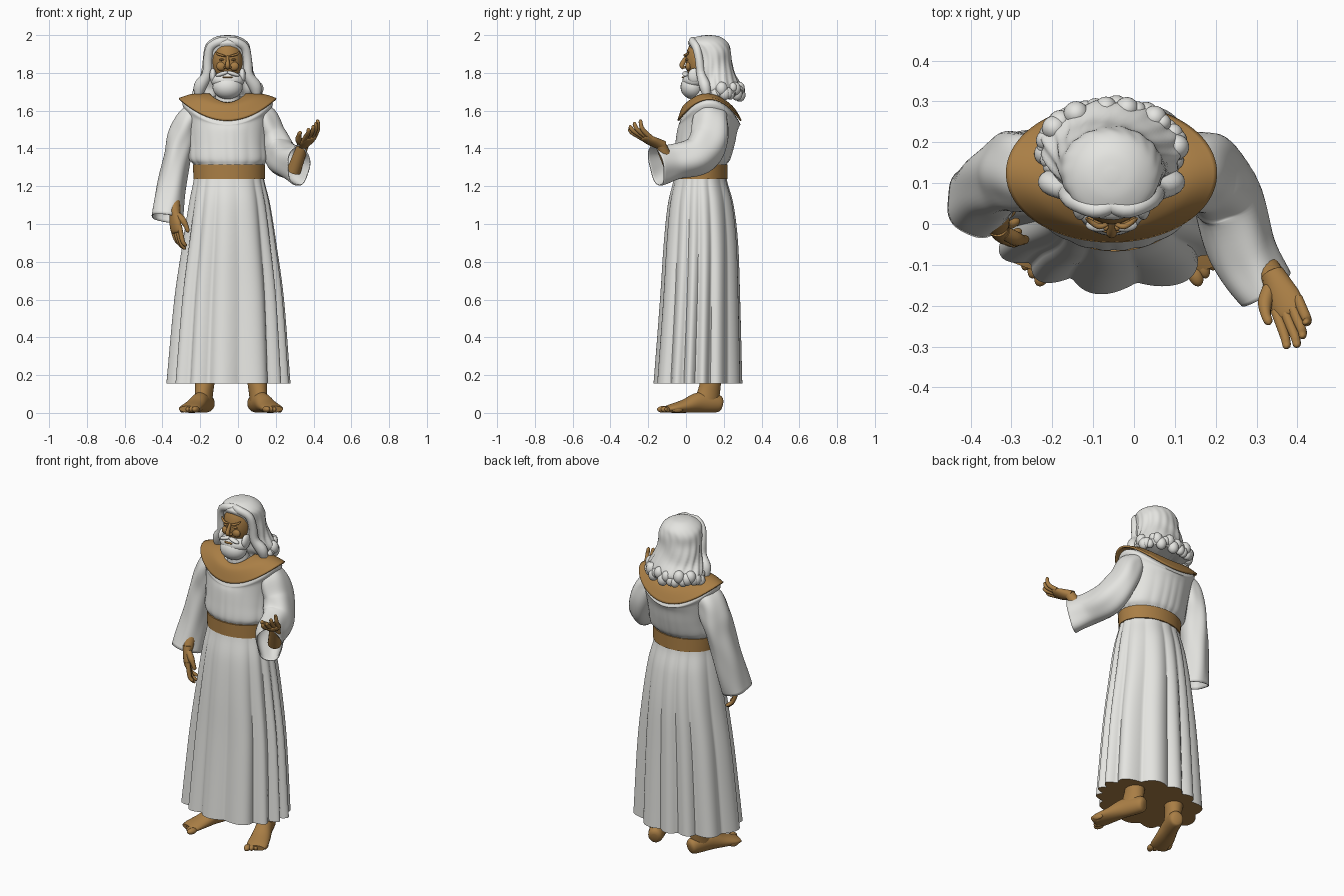
import bpy, bmesh, math, random
from math import sin, cos, pi
from mathutils import Vector, Matrix

random.seed(4)


def material(name, rgb):
    m = bpy.data.materials.new(name)
    m.diffuse_color = (*rgb, 1)
    return m


WHITE = material("white_cloth", (0.78, 0.78, 0.75))
BROWN = material("warm_brown", (0.40, 0.21, 0.06))


def smooth_rows(rows, n):
    """Catmull-Rom interpolation of rows of numbers, n steps per span."""
    out = []
    for i in range(len(rows) - 1):
        p = [rows[max(i - 1, 0)], rows[i], rows[i + 1], rows[min(i + 2, len(rows) - 1)]]
        for k in range(n):
            t = k / n
            out.append([0.5 * (2 * b + (c - a) * t + (2 * a - 5 * b + 4 * c - d) * t * t
                        + (3 * b - a - 3 * c + d) * t ** 3) for a, b, c, d in zip(*p)])
    return out + [list(rows[-1])]


def skin(bm, rings, caps):
    rs = [[bm.verts.new(v) for v in r] for r in rings]
    n = len(rs[0])
    for a, b in zip(rs, rs[1:]):
        for i in range(n):
            bm.faces.new((a[i], a[(i + 1) % n], b[(i + 1) % n], b[i]))
    if caps[0]:
        bm.faces.new(rs[0][::-1])
    if caps[1]:
        bm.faces.new(rs[-1])


def loft(bm, rows, n=96, steps=5, fold=None, caps=(True, True)):
    """Rows: z, centre x, centre y, radius x, radius y, droop at front and back."""
    rings = []
    data = smooth_rows(rows, steps)
    for j, (z, cx, cy, rx, ry, d) in enumerate(data):
        ring = []
        for i in range(n):
            a = 2 * pi * i / n
            f = fold(a, j / (len(data) - 1)) if fold else 1
            ring.append((cx + rx * f * cos(a), cy + ry * f * sin(a), z - d * sin(a) ** 2))
        rings.append(ring)
    skin(bm, rings, caps)


def sweep(bm, rows, ref=(1, 0, 0), n=16, steps=4, caps=(True, True), m=None, fold=None):
    """Rows: x, y, z, radius a, radius b."""
    data = smooth_rows(rows, steps)
    pts = [Vector(r[:3]) for r in data]
    rings = []
    for j, r in enumerate(data):
        t = (pts[min(j + 1, len(pts) - 1)] - pts[max(j - 1, 0)]).normalized()
        s = t.cross(Vector(ref)).normalized()
        u = s.cross(t)
        ring = []
        for i in range(n):
            a = 2 * pi * i / n
            f = fold(a, j / len(data)) if fold else 1
            v = pts[j] + s * (r[3] * f * cos(a)) + u * (r[4] * f * sin(a))
            ring.append(m @ v if m else v)
        rings.append(ring)
    skin(bm, rings, caps)


def blob(bm, c, r, m=None, rot=None):
    mat = Matrix.Translation(c) @ (rot or Matrix()) @ Matrix.Diagonal((*r, 1))
    bmesh.ops.create_uvsphere(bm, u_segments=24, v_segments=14, radius=1, matrix=(m @ mat) if m else mat)


def finish(name, bm, mats, thick=0, rule=None, angle=50):
    bmesh.ops.recalc_face_normals(bm, faces=bm.faces)
    me = bpy.data.meshes.new(name)
    bm.to_mesh(me)
    bm.free()
    for mt in mats:
        me.materials.append(mt)
    if rule:
        for p in me.polygons:
            p.material_index = int(rule(p))
    me.shade_smooth()
    me.set_sharp_from_angle(angle=math.radians(angle))
    ob = bpy.data.objects.new(name, me)
    bpy.context.collection.objects.link(ob)
    if thick:
        s = ob.modifiers.new("thickness", 'SOLIDIFY')
        s.thickness, s.offset = thick, 0
    return ob


# Skirt with rounded folds; its underside is brown
def pleats(a, t):
    w = a + 0.13 * sin(3 * a + 0.6)
    return 1 + (1.1 - t) * 0.12 * (abs(sin(6.5 * w + 0.9 * sin(a))) - 0.7) + 0.015 * sin(5 * a + 1) * (1 - t)


bm = bmesh.new()
loft(bm, [(0.155, -.055, .061, .318, .228, 0), (0.6, -.05, .073, .283, .207, 0),
          (0.9, -.047, .078, .243, .193, 0), (1.1, -.046, .077, .213, .172, 0),
          (1.22, -.048, .075, .188, .143, 0), (1.28, -.048, .077, .18, .133, 0)],
     n=192, steps=6, fold=pleats)
finish("skirt", bm, [WHITE, BROWN], rule=lambda p: p.normal.z < -0.9 and p.center.z < 0.17)

# Bodice
bm = bmesh.new()
loft(bm, [(1.28, -.048, .077, .178, .13, 0), (1.312, -.048, .078, .184, .135, 0),
          (1.345, -.05, .085, .208, .15, 0),
          (1.42, -.053, .1, .208, .157, 0), (1.49, -.055, .112, .212, .16, 0),
          (1.58, -.055, .122, .222, .162, .06), (1.645, -.055, .125, .238, .161, .112),
          (1.668, -.055, .117, .18, .122, .066), (1.675, -.055, .105, .07, .06, .045)], n=144,
     fold=lambda a, t: 1 + 0.035 * max(0, 1 - 1.5 * t) * (abs(sin(10 * a + sin(4 * a))) - .6))
finish("bodice", bm, [WHITE])

# Belt
bm = bmesh.new()
loft(bm, [(1.237, -.047, .077, .189, .144, 0), (1.275, -.047, .077, .19, .144, 0),
          (1.315, -.047, .077, .191, .144, 0)])
finish("belt", bm, [BROWN])

# Broad collar and undershirt neck
bm = bmesh.new()
loft(bm, [(1.685, -.055, .10, .095, .085, .045), (1.684, -.055, .115, .185, .13, .065),
          (1.662, -.055, .125, .257, .166, .115)], caps=(False, False))
finish("collar", bm, [BROWN], thick=0.01)
bm = bmesh.new()
loft(bm, [(1.6, -.055, .09, .07, .065, 0), (1.76, -.055, .09, .06, .06, 0)])
finish("neck", bm, [WHITE])


# Sleeves: one hanging, one bent forward with a wide cuff
def creases(a, t):
    return 1 + 0.035 * sin(5 * a + 7 * t) + 0.025 * sin(3 * a - 16 * t)


SLEEVES = {
    "hanging_sleeve": [(-.18, .13, 1.59, .07, .05), (-.25, .13, 1.56, .088, .065),
                       (-.292, .13, 1.47, .095, .072), (-.32, .12, 1.36, .09, .068),
                       (-.352, .095, 1.2, .085, .074), (-.378, .055, 1.03, .088, .08)],
    "bent_sleeve": [(.08, .13, 1.59, .07, .05), (.14, .13, 1.56, .088, .065),
                    (.183, .125, 1.46, .098, .075), (.225, .065, 1.365, .1, .082),
                    (.265, -.065, 1.33, .09, .08), (.32, -.157, 1.31, .108, .068)]}
for name, rows in SLEEVES.items():
    bm = bmesh.new()
    sweep(bm, rows, n=48, steps=7, caps=(True, False), fold=creases)
    finish(name, bm, [WHITE], thick=0.006)


# Hands: local +y runs to the fingertips, +z is the palm side, +x the thumb side
def hand(name, wrist, along, palm, scale, spread, curls, forearm):
    y = Vector(along).normalized()
    x = y.cross(Vector(palm)).normalized()
    z = x.cross(y)
    m = Matrix.Translation(wrist) @ Matrix((x, y, z)).transposed().to_4x4() @ Matrix.Scale(scale, 4)
    bm = bmesh.new()
    sweep(bm, [(0, -.015, 0, .026, .028), (0, .02, 0, .024, .034), (0, .06, 0, .021, .04),
               (0, .095, .002, .015, .035), (0, .102, .003, .007, .02)], m=m)
    for k in range(4):
        fx = .03 - .02 * k
        ln = (.08, .092, .085, .066)[k]
        c = curls[k]
        sweep(bm, [(fx, .07, .002, .012, .012), (fx * (1 + spread * .3), .095 + ln * .3, .004 + c * .2, .012, .012),
                   (fx * (1 + spread * .8), .095 + ln * .7, c * .55, .0105, .0105),
                   (fx * (1 + spread), .093 + ln * .95, c, .009, .009),
                   (fx * (1 + spread), .095 + ln, c * 1.05, .003, .003)], m=m, n=12)
    sweep(bm, [(.02, .015, .005, .016, .016), (.04, .045, .018, .017, .017),
               (.048, .075, .03, .012, .012), (.048, .098, .038, .01, .01),
               (.047, .106, .041, .003, .003)], ref=(0, 0, 1), m=m, n=12)
    sweep(bm, [(*forearm, .038, .038), (*wrist, .028, .03)])
    finish(name, bm, [BROWN])


hand("lowered_hand", (-.335, -.005, 1.06), (.06, -.16, -1), (.8, .6, 0), 1.06, .05,
     (.03, .04, .05, .055), (-.345, .08, 1.22))
hand("raised_hand", (.345, -.135, 1.42), (.4, -.85, .36), (-.35, .2, 1), 1.06, .22,
     (.025, .03, .045, .06), (.295, -.07, 1.28))

# Feet and legs, splayed outwards
for side, name in ((1, "left_foot"), (-1, "right_foot")):
    m = Matrix.Translation((-.037 + side * .135, .142, 0)) @ Matrix.Diagonal((side, 1, 1, 1)) \
        @ Matrix.Rotation(math.radians(20), 4, 'Z') @ Matrix.Diagonal((1.1, 1.12, 1.1, 1))
    bm = bmesh.new()
    sweep(bm, [(0, .045, .04, .02, .018), (0, .035, .042, .038, .034), (0, 0, .048, .047, .04),
               (.002, -.07, .05, .049, .043), (.004, -.14, .033, .033, .05),
               (.004, -.205, .022, .022, .054), (.004, -.235, .018, .015, .045)], n=24, m=m)
    for k in range(5):
        blob(bm, (-.038 + .021 * k, -.238 + .011 * k, .017), (.017 - .0015 * k, .028, .016), m)
    sweep(bm, [(0, -.035, .04, .06, .04), (0, -.02, .1, .054, .042), (0, -.01, .16, .05, .048),
               (0, 0, .3, .055, .05)], n=24, m=m)
    finish(name, bm, [BROWN])

# Face with nose, cheeks, eyes and brows
bm = bmesh.new()
blob(bm, (-.055, .082, 1.865), (.082, .084, .125))
sweep(bm, [(-.055, .01, 1.89, .008, .008), (-.055, -.01, 1.865, .012, .009),
           (-.055, -.022, 1.838, .013, .013), (-.055, -.012, 1.823, .006, .01)])
for s in (-1, 1):
    blob(bm, (-.055 + s * .034, .012, 1.835), (.026, .016, .024))
    blob(bm, (-.055 + s * .03, .007, 1.87), (.015, .01, .006))
    blob(bm, (-.055 + s * .013, -.008, 1.83), (.008, .009, .007))
    sweep(bm, [(-.055 + s * .01, .0, 1.888, .004, .005), (-.055 + s * .03, -.006, 1.893, .006, .007),
               (-.055 + s * .052, .006, 1.9, .006, .006), (-.055 + s * .062, .014, 1.912, .003, .003)],
          ref=(0, 1, 0))
finish("face", bm, [BROWN])

# Beard, moustache and mouth
bm = bmesh.new()
blob(bm, (-.055, .035, 1.725), (.08, .064, .064))
blob(bm, (-.055, .045, 1.76), (.09, .064, .048))
for s in (-1, 1):
    blob(bm, (-.055 + s * .03, -.003, 1.795), (.035, .016, .011), rot=Matrix.Rotation(s * .3, 4, 'Y'))
    blob(bm, (-.055 + s * .078, .045, 1.785), (.018, .035, .04))
finish("beard", bm, [WHITE])
bm = bmesh.new()
blob(bm, (-.055, -.014, 1.777), (.028, .009, .005))
finish("mouth", bm, [BROWN])


# Long wavy hair, with curls around its lower edge
def waves(a, t):
    k = max(0, t - .25)
    return 1 + .05 * k * sin(17 * a + 3 * sin(9 * t)) + .05 * k * sin(t * 26 + 2 * sin(2 * a))


bm = bmesh.new()
loft(bm, [(2.0, -.055, .12, .012, .012, 0), (1.992, -.055, .118, .06, .06, 0),
          (1.965, -.055, .115, .104, .103, 0), (1.925, -.056, .13, .123, .106, 0),
          (1.86, -.056, .142, .128, .1, 0), (1.78, -.056, .158, .146, .108, 0),
          (1.715, -.056, .185, .17, .115, 0), (1.675, -.056, .185, .155, .1, 0)], n=120, fold=waves)
for k in range(26):
    a = -.45 + (pi + .9) * k / 25
    r = random.uniform(.02, .032)
    blob(bm, (-.056 + .16 * cos(a), .185 + .1 * sin(a), 1.695 + random.uniform(-.015, .03)), (r, r, r * 1.2))
# Fringe locks and side locks framing the face
for s in (-1, 1):
    sweep(bm, [(-.055, .045, 1.967, .022, .02), (-.055 + s * .04, .034, 1.966, .022, .02),
               (-.055 + s * .09, .055, 1.935, .023, .022), (-.055 + s * .105, .07, 1.87, .024, .022),
               (-.055 + s * .11, .08, 1.79, .026, .024), (-.055 + s * .145, .1, 1.73, .034, .03),
               (-.055 + s * .155, .11, 1.68, .02, .02)], ref=(0, 1, 0))
finish("hair", bm, [WHITE])
